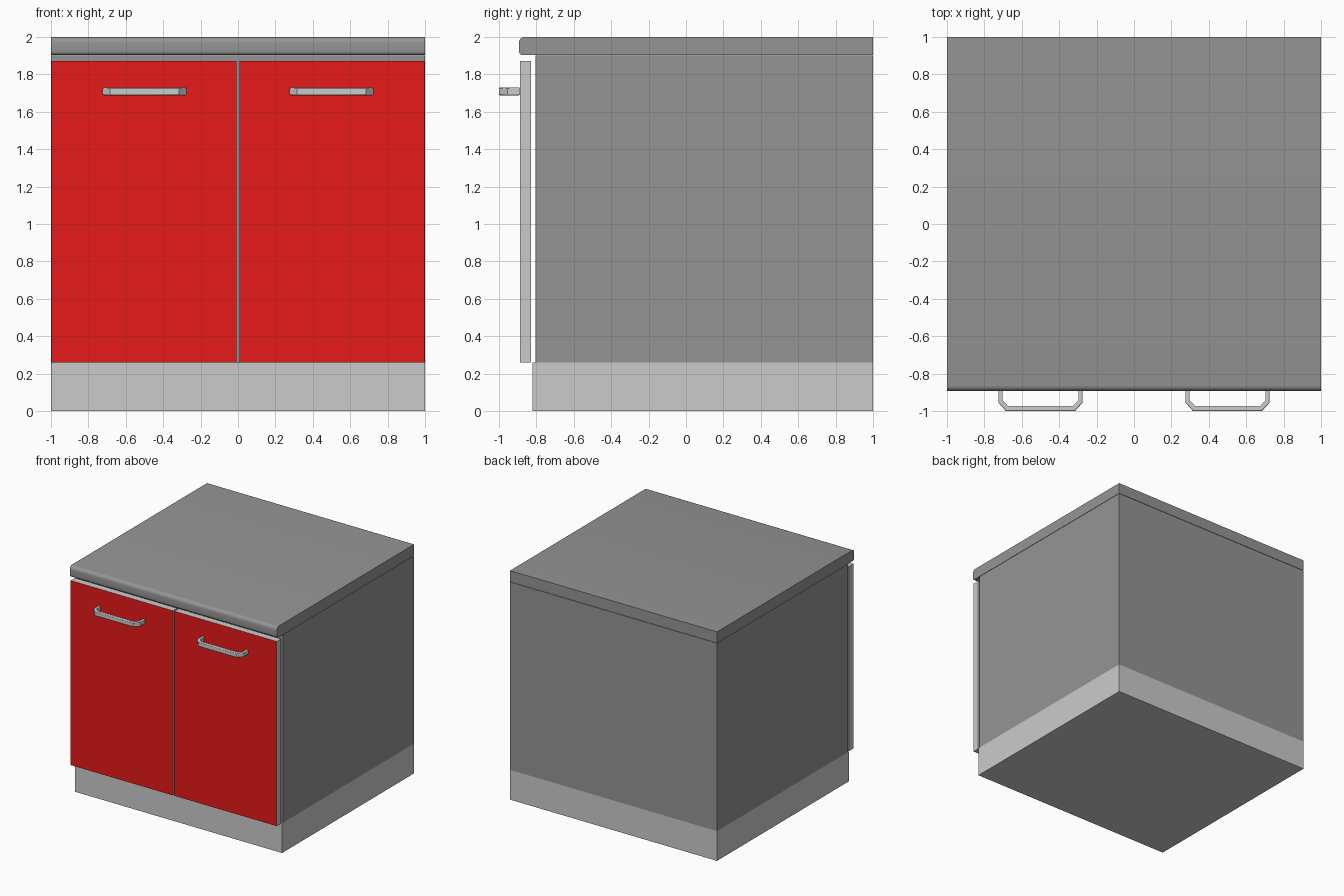
import bpy, bmesh
from mathutils import Vector

if "Cube" in bpy.data.objects:
    bpy.data.objects.remove(bpy.data.objects["Cube"])


def material(name, rgb):
    m = bpy.data.materials.new(name)
    m.diffuse_color = (*rgb, 1)
    m.use_nodes = True
    m.node_tree.nodes["Principled BSDF"].inputs["Base Color"].default_value = m.diffuse_color
    return m


RED = material("red_front", (0.8, 0.01, 0.01))
DARK = material("dark_grey", (0.3, 0.3, 0.3))
LIGHT = material("light_grey", (0.64, 0.64, 0.64))


def finish(bm, name, mats):
    bmesh.ops.recalc_face_normals(bm, faces=bm.faces)
    mesh = bpy.data.meshes.new(name)
    bm.to_mesh(mesh)
    bm.free()
    for m in mats:
        mesh.materials.append(m)
    ob = bpy.data.objects.new(name, mesh)
    bpy.context.collection.objects.link(ob)
    return ob


def box_bm(lo, hi):
    bm = bmesh.new()
    bmesh.ops.create_cube(bm, size=1)
    lo, hi = Vector(lo), Vector(hi)
    for v in bm.verts:
        v.co = (lo + hi) / 2 + v.co * (hi - lo)
    return bm


def smooth(ob, angle=0.6):
    bpy.ops.object.select_all(action='DESELECT')
    ob.select_set(True)
    bpy.context.view_layer.objects.active = ob
    bpy.ops.object.shade_smooth_by_angle(angle=angle)


# Plinth and cabinet body
finish(box_bm((-1, -0.82, 0), (1, 1, 0.26)), "plinth", [LIGHT])
finish(box_bm((-1, -0.805, 0.26), (1, 1, 1.9)), "cabinet_body", [DARK])

# Worktop with rounded front edges
bm = box_bm((-1, -0.893, 1.903), (1, 1, 2.0))
for top, radius in ((True, 0.03), (False, 0.02)):
    edge = [e for e in bm.edges
            if all(v.co.y < -0.85 and (v.co.z > 1.95) == top for v in e.verts)
            and abs(e.verts[0].co.x - e.verts[1].co.x) > 1]
    bmesh.ops.bevel(bm, geom=edge, offset=radius, segments=5,
                    affect='EDGES', profile=0.5)
smooth(finish(bm, "worktop", [DARK]))

# Handle half outline: outer then inner path, around the handle centre
OUTER = [(0.225, -0.888), (0.225, -0.955), (0.185, -1.0)]
INNER = [(0.175, -0.972), (0.202, -0.943), (0.202, -0.888)]


def mirrored(path):
    return [(-x, y) for x, y in reversed(path)]


for side, name in ((-1, "left"), (1, "right")):
    # Door, floating just in front of the body, with a red front face
    xs = sorted((side * 0.007, side * 0.996))
    bm = box_bm((xs[0], -0.888, 0.26), (xs[1], -0.828, 1.872))
    bm.normal_update()
    for f in bm.faces:
        f.material_index = 0 if f.normal.y < -0.9 else 1
    finish(bm, name + "_door", [RED, LIGHT])

    # Bow handle
    half = OUTER + INNER
    sections = half[:3] + mirrored(half[:3]) + mirrored(half[3:]) + half[3:]
    outer = OUTER + mirrored(OUTER)
    inner = INNER[::-1] + mirrored(INNER[::-1])
    bm = bmesh.new()
    rings = []
    for o, i in zip(outer, inner):
        rings.append([bm.verts.new((side * 0.5 + p[0], p[1], z))
                      for p, z in ((o, 1.688), (o, 1.73), (i, 1.73), (i, 1.688))])
    for a, b in zip(rings, rings[1:]):
        for k in range(4):
            bm.faces.new((a[k], a[k - 1], b[k - 1], b[k]))
    bm.faces.new(rings[0])
    bm.faces.new(rings[-1])
    handle = finish(bm, name + "_handle", [LIGHT])
    bev = handle.modifiers.new("soft_edges", 'BEVEL')
    bev.width = 0.006
    bev.segments = 2
    bev.limit_method = 'ANGLE'
    bev.angle_limit = 1.2
    smooth(handle)
